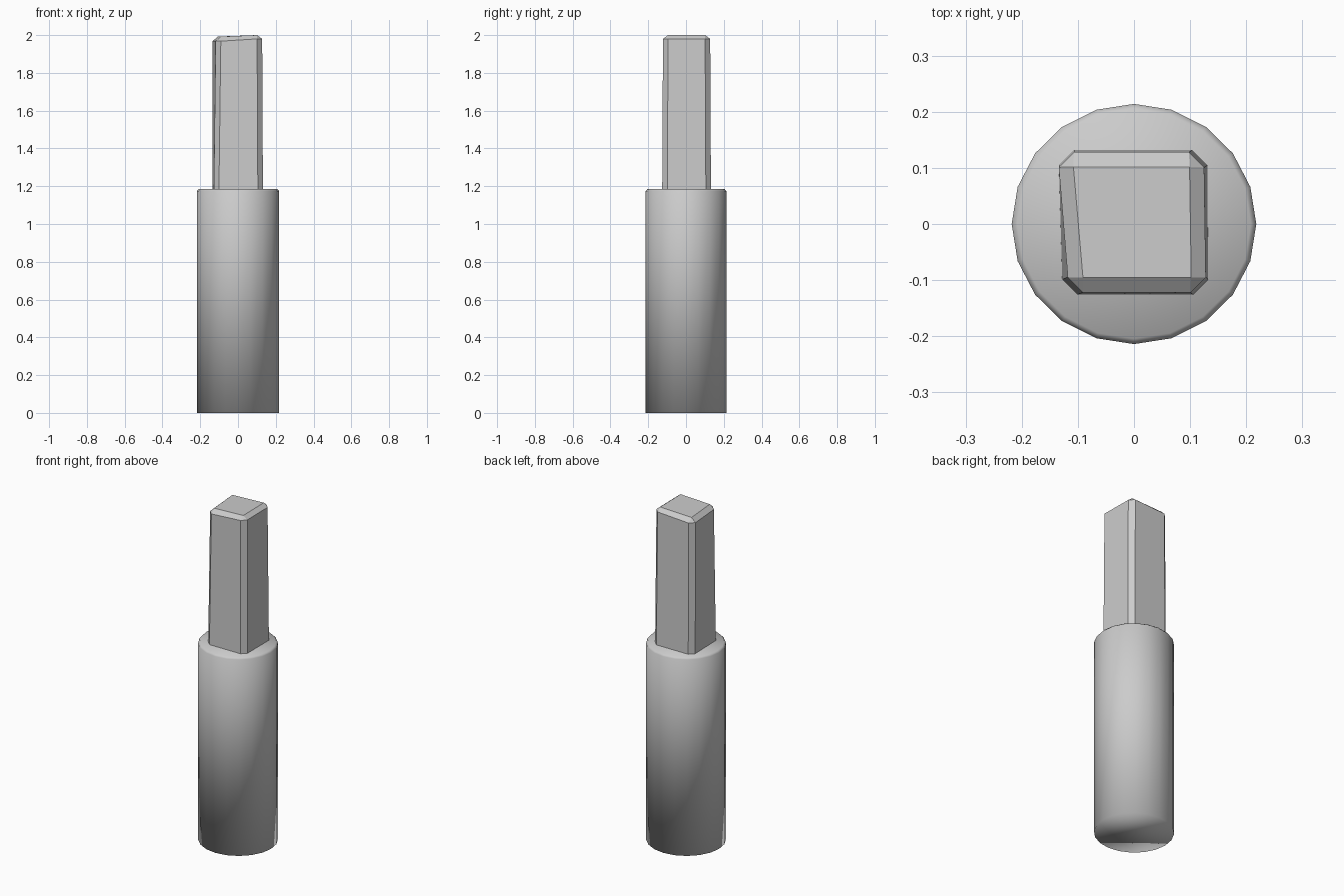
import bpy, math

if "Cube" in bpy.data.objects:
    bpy.data.objects.remove(bpy.data.objects["Cube"])

grey = bpy.data.materials.new("light_grey")
grey.diffuse_color = (0.6, 0.6, 0.6, 1)
grey.use_nodes = True
grey.node_tree.nodes["Principled BSDF"].inputs["Base Color"].default_value = grey.diffuse_color


def loft(name, rings, smooth):
    """Skin equal-sized rings into a capped solid, dropping collapsed corners."""
    verts, index = [], {}

    def vid(p):
        if p not in index:
            index[p] = len(verts)
            verts.append(p)
        return index[p]

    ids = [[vid(p) for p in ring] for ring in rings]

    def clean(f):
        return list(dict.fromkeys(f))

    n = len(ids[0])
    faces = [clean(ids[0][::-1]), clean(ids[-1])]
    for a, b in zip(ids, ids[1:]):
        for i in range(n):
            j = (i + 1) % n
            faces.append(clean([a[i], a[j], b[j], b[i]]))
    mesh = bpy.data.meshes.new(name)
    mesh.from_pydata(verts, [], faces)
    mesh.materials.append(grey)
    for p in mesh.polygons:
        p.use_smooth = smooth
    obj = bpy.data.objects.new(name, mesh)
    bpy.context.collection.objects.link(obj)
    return obj


def circle(scale, z):
    return [(0.218 * scale * math.cos(i * math.tau / 20),
             0.214 * scale * math.sin(i * math.tau / 20), z) for i in range(20)]


# Round handle with a small softened top rim
loft("handle", [circle(1, 0), circle(1, 1.174), circle(0.955, 1.185)], True)


def octagon(corners, c):
    """Cut each corner (back-left, front-left, front-right, back-right)."""
    out = []
    for k, (x, y, z) in enumerate(corners):
        sx, sy = math.copysign(c, x), math.copysign(c, y)
        on_y, on_x = (x - sx, y, z), (x, y - sy, z)
        out += [on_y, on_x] if k % 2 == 0 else [on_x, on_y]
    return out


# Slightly skewed square shaft with chamfered edges
base = [(-0.134, 0.132, 1.17), (-0.128, -0.126, 1.17),
        (0.132, -0.126, 1.17), (0.131, 0.132, 1.17)]
shoulder = [(-0.134, 0.128, 1.968), (-0.118, -0.122, 1.968),
            (0.128, -0.122, 1.98), (0.125, 0.128, 1.98)]
top = [(-0.108, 0.102, 1.992), (-0.091, -0.095, 1.992),
       (0.102, -0.095, 2.0), (0.099, 0.102, 2.0)]
loft("square_shaft",
     [octagon(base, 0.027), octagon(shoulder, 0.027), [p for p in top for _ in range(2)]],
     False)
